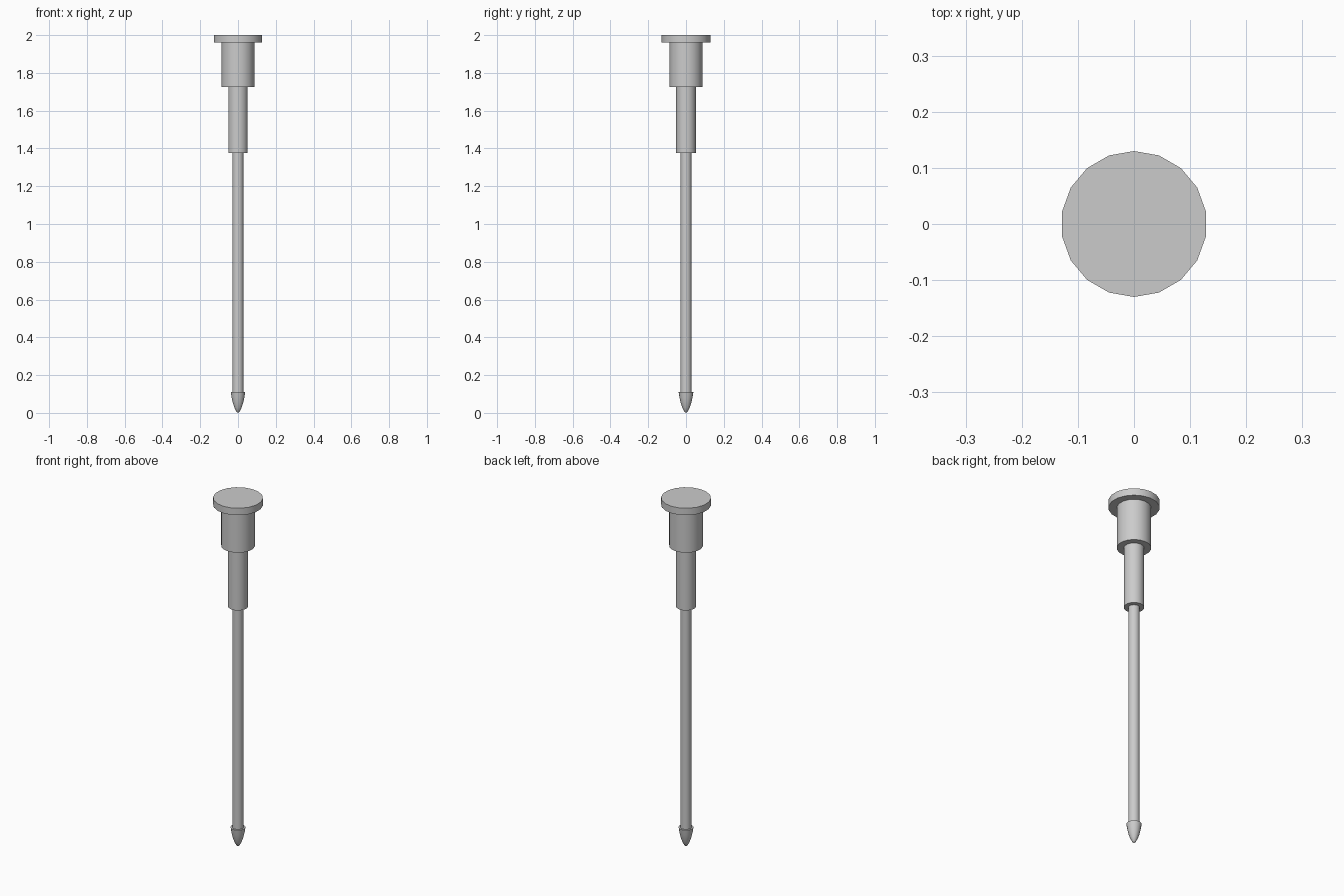
import bpy, bmesh
from math import sin, cos, pi, radians

if "Cube" in bpy.data.objects:
    bpy.data.objects.remove(bpy.data.objects["Cube"])

SIDES = 18


def lathe(name, profile):
    """Revolve (radius, z) points, bottom to top, into a closed solid."""
    bm = bmesh.new()
    rings = []
    for r, z in profile:
        if r == 0:
            rings.append([bm.verts.new((0, 0, z))] * SIDES)
        else:
            rings.append([bm.verts.new((r * sin(-2 * pi * i / SIDES),
                                        r * cos(2 * pi * i / SIDES), z))
                          for i in range(SIDES)])
    for low, high in zip(rings, rings[1:]):
        for i in range(SIDES):
            j = (i + 1) % SIDES
            corners = [low[i], low[j], high[j], high[i]]
            bm.faces.new(list(dict.fromkeys(corners)))
    if profile[0][0] > 0:
        bm.faces.new(rings[0][::-1])
    if profile[-1][0] > 0:
        bm.faces.new(rings[-1])
    bmesh.ops.recalc_face_normals(bm, faces=bm.faces)
    mesh = bpy.data.meshes.new(name)
    bm.to_mesh(mesh)
    bm.free()
    obj = bpy.data.objects.new(name, mesh)
    bpy.context.collection.objects.link(obj)
    bpy.context.view_layer.objects.active = obj
    bpy.ops.object.select_all(action='DESELECT')
    obj.select_set(True)
    bpy.ops.object.shade_smooth_by_angle(angle=radians(30))
    return obj


# Bullet-shaped tip
lathe("tip", [(0, 0), (0.009, 0.007), (0.019, 0.027), (0.028, 0.053),
              (0.034, 0.08), (0.039, 0.11)])

# Straight stepped sections: name, radius, bottom, top
for name, radius, bottom, top in [
    ("shaft", 0.029, 0.11, 1.377),
    ("sleeve", 0.052, 1.377, 1.725),
    ("collar", 0.0875, 1.725, 1.96),
    ("head_disc", 0.13, 1.96, 2.0),
]:
    lathe(name, [(radius, bottom), (radius, top)])
